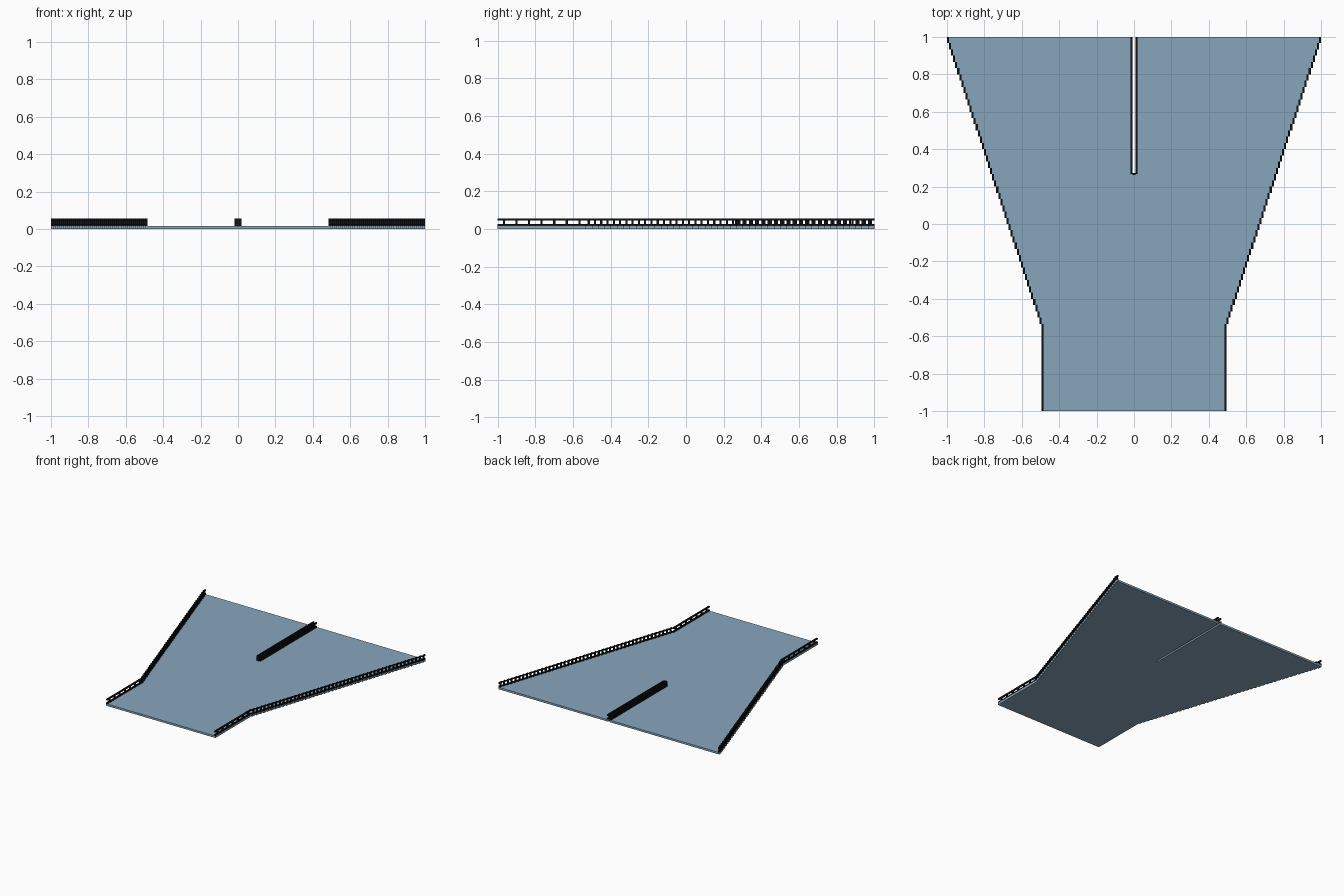
import bpy
import bmesh

cube = bpy.data.objects.get("Cube")
if cube:
    bpy.data.objects.remove(cube)

U = 1 / 30               # length of one railing section
STRAIGHT, STEPS, SLOT = 14, 46, 22   # sections per run
HALF = 0.495             # half width of the narrow end
DX = (1 - HALF) / STEPS  # sideways shift per step
JOIN = -1 + STRAIGHT * U
SLOT_Y = 1 - SLOT * U
GAP = 0.007              # half width of the slot
T = 0.011                # bar thickness
DECK = 0.016             # deck thickness
TOP = 0.056              # railing top


def material(name, rgb):
    m = bpy.data.materials.new(name)
    m.use_nodes = True
    m.diffuse_color = (*rgb, 1)
    bsdf = next(n for n in m.node_tree.nodes if n.type == 'BSDF_PRINCIPLED')
    bsdf.inputs["Base Color"].default_value = (*rgb, 1)
    return m


blue = material("deck blue", (0.245, 0.38, 0.50))
black = material("railing black", (0.006, 0.006, 0.006))


def make_object(name, bm, mat):
    bmesh.ops.recalc_face_normals(bm, faces=bm.faces)
    mesh = bpy.data.meshes.new(name)
    bm.to_mesh(mesh)
    bm.free()
    mesh.materials.append(mat)
    ob = bpy.data.objects.new(name, mesh)
    bpy.context.collection.objects.link(ob)
    return ob


def box(bm, x0, x1, y0, y1, z0, z1):
    verts = bmesh.ops.create_cube(bm, size=1)["verts"]
    bmesh.ops.scale(bm, vec=(x1 - x0, y1 - y0, z1 - z0), verts=verts)
    bmesh.ops.translate(bm, vec=((x0 + x1) / 2, (y0 + y1) / 2, (z0 + z1) / 2), verts=verts)


def rails(bm, x0, x1, y0, y1):
    # lower and upper bar
    box(bm, x0, x1, y0, y1, DECK, DECK + T)
    box(bm, x0, x1, y0, y1, TOP - T, TOP)


def post(bm, x0, x1, y):
    box(bm, x0, x1, y - T / 2, y + T / 2, DECK + T, TOP - T)


def mirrored(name, bm):
    ob = make_object(name, bm, black)
    ob.modifiers.new("Mirror", 'MIRROR').use_axis[0] = True


# Deck: stepped flare towards the back, with a slot open at the back edge
right = [(HALF, -1), (HALF, JOIN)]
for i in range(STEPS):
    x = HALF + (i + 1) * DX
    right += [(x, JOIN + i * U), (x, JOIN + (i + 1) * U)]
right += [(GAP, 1), (GAP, SLOT_Y)]
outline = right + [(-x, y) for x, y in reversed(right)]
bm = bmesh.new()
face = bm.faces.new([bm.verts.new((x, y, 0)) for x, y in outline])
grown = bmesh.ops.extrude_face_region(bm, geom=[face])["geom"]
bmesh.ops.translate(bm, vec=(0, 0, DECK),
                    verts=[g for g in grown if isinstance(g, bmesh.types.BMVert)])
bmesh.ops.triangulate(bm, faces=[f for f in bm.faces if len(f.verts) > 4])
make_object("deck", bm, blue)

# Straight railings beside the narrow end
bm = bmesh.new()
rails(bm, HALF - T, HALF, -1, JOIN)
for i in range(STRAIGHT // 2):
    post(bm, HALF - T, HALF, -1 + (2 * i + 1) * U)
mirrored("straight_railings", bm)

# Stepped railings along the flare
bm = bmesh.new()
for i in range(STEPS):
    x, y = HALF + (i + 1) * DX, JOIN + i * U
    rails(bm, x - T, x, y, y + U)
    post(bm, x - T, x, y + U / 2)
mirrored("flared_railings", bm)

# Railings on both sides of the slot
bm = bmesh.new()
rails(bm, GAP, GAP + T, SLOT_Y, 1)
for i in range(SLOT):
    post(bm, GAP, GAP + T, SLOT_Y + i * U + T / 2)
mirrored("slot_railings", bm)

# Short railing closing the slot end
bm = bmesh.new()
rails(bm, -GAP, GAP, SLOT_Y - T / 2, SLOT_Y + T / 2)
post(bm, -GAP, GAP, SLOT_Y)
make_object("slot_end_railing", bm, black)
